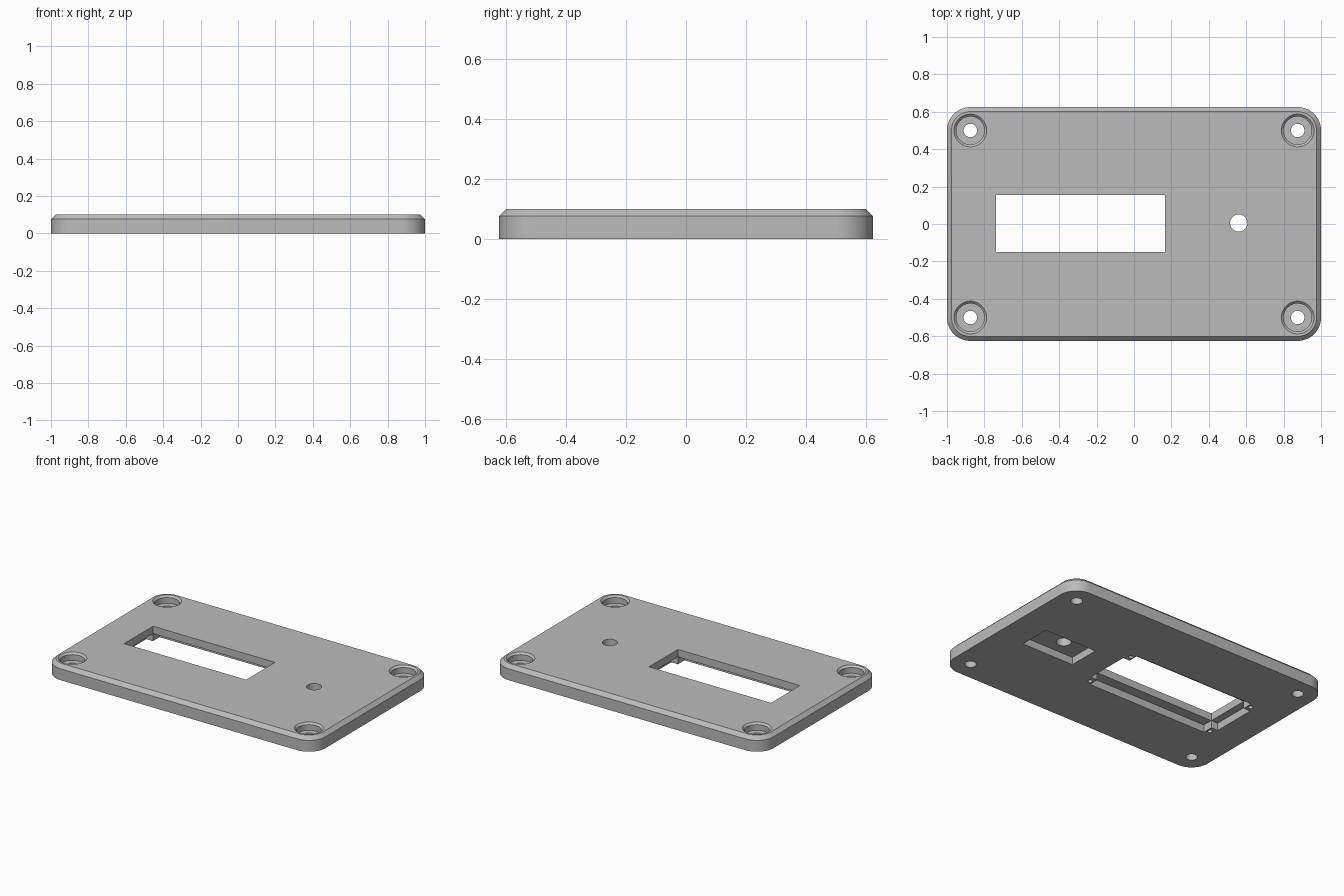
import bpy, bmesh, math
from mathutils import Vector

if "Cube" in bpy.data.objects:
    bpy.data.objects.remove(bpy.data.objects["Cube"], do_unlink=True)

grey = bpy.data.materials.new("plain_grey")
grey.use_nodes = True
colour = (0.5, 0.5, 0.5, 1)
grey.diffuse_color = colour
grey.node_tree.nodes["Principled BSDF"].inputs["Base Color"].default_value = colour


def loft(name, rings):
    """Skin equal-length rings of points from bottom to top and cap both ends."""
    bm = bmesh.new()
    loops = [[bm.verts.new(p) for p in ring] for ring in rings]
    n = len(loops[0])
    for low, high in zip(loops, loops[1:]):
        for i in range(n):
            j = (i + 1) % n
            bm.faces.new((low[i], low[j], high[j], high[i]))
    bm.faces.new(loops[0][::-1])
    bm.faces.new(loops[-1])
    mesh = bpy.data.meshes.new(name)
    bm.to_mesh(mesh)
    bm.free()
    mesh.materials.append(grey)
    obj = bpy.data.objects.new(name, mesh)
    bpy.context.collection.objects.link(obj)
    return obj


def rounded_ring(hx, hy, radius, z, steps=12):
    ring = []
    for k, (sx, sy) in enumerate(((1, 1), (-1, 1), (-1, -1), (1, -1))):
        for i in range(steps + 1):
            a = math.pi / 2 * (k + i / steps)
            ring.append((sx * (hx - radius) + radius * math.cos(a),
                         sy * (hy - radius) + radius * math.sin(a), z))
    return ring


def lathe(name, x, y, profile, sides=48):
    turn = [2 * math.pi * i / sides for i in range(sides)]
    return loft(name, [[(x + r * math.cos(a), y + r * math.sin(a), z) for a in turn]
                       for r, z in profile])


def box(name, x0, x1, y0, y1, z0, z1):
    return loft(name, [[(x0, y0, z), (x1, y0, z), (x1, y1, z), (x0, y1, z)]
                       for z in (z0, z1)])


# Plate with rounded corners and a chamfered top edge
TOP, FLOOR, BELOW, ABOVE = 0.1, 0.05, -0.1, 0.2
CHAMFER = 0.024
plate = loft("cover_plate", [
    rounded_ring(1, 0.625, 0.125, 0),
    rounded_ring(1, 0.625, 0.125, TOP - CHAMFER),
    rounded_ring(1 - CHAMFER, 0.625 - CHAMFER, 0.125 - CHAMFER, TOP)])

cutters = []

# Counterbored screw holes with a bevelled rim
for sx in (-1, 1):
    for sy in (-1, 1):
        cutters.append(lathe("screw_hole_cutter", sx * 0.875, sy * 0.5, [
            (0.036, BELOW), (0.036, FLOOR), (0.075, FLOOR),
            (0.075, TOP - 0.0125), (0.0875, TOP), (0.0875, ABOVE)]))

# Display window with a stepped recess underneath that leaves corner posts
X0, X1, Y0, Y1 = -0.738, 0.165, -0.15, 0.155
cutters.append(box("window_cutter", X0, X1, Y0, Y1, BELOW, ABOVE))
cutters.append(box("recess_long_cutter", X0, X1, Y0 - 0.07, Y1 + 0.07, BELOW, FLOOR))
cutters.append(box("recess_wide_cutter", X0 - 0.05, X1 + 0.05, Y0, Y1, BELOW, FLOOR))

# Blind pilot holes in the corner posts
for x in (X0 - 0.022, X1 + 0.022):
    for y in (-0.19, 0.193):
        cutters.append(lathe("pilot_hole_cutter", x, y,
                             [(0.015, BELOW), (0.015, FLOOR)], 24))

# Button hole and its rectangular pocket underneath
cutters.append(box("pocket_cutter", 0.4, 0.79, -0.105, 0.11, BELOW, FLOOR))
cutters.append(lathe("button_hole_cutter", 0.56, 0.005, [(0.046, BELOW), (0.046, ABOVE)]))

# Cut every opening, then bake the result
for cutter in cutters:
    cutter.hide_render = True
    mod = plate.modifiers.new("cut", 'BOOLEAN')
    mod.operation = 'DIFFERENCE'
    mod.solver = 'EXACT'
    mod.object = cutter
bpy.context.view_layer.update()
graph = bpy.context.evaluated_depsgraph_get()
baked = bpy.data.meshes.new_from_object(plate.evaluated_get(graph))
plate.modifiers.clear()
plate.data = baked
for cutter in cutters:
    bpy.data.objects.remove(cutter, do_unlink=True)

# Smooth round walls, keep edges crisp
bpy.ops.object.select_all(action='DESELECT')
plate.select_set(True)
bpy.context.view_layer.objects.active = plate
bpy.ops.object.shade_smooth_by_angle(angle=math.radians(30))
